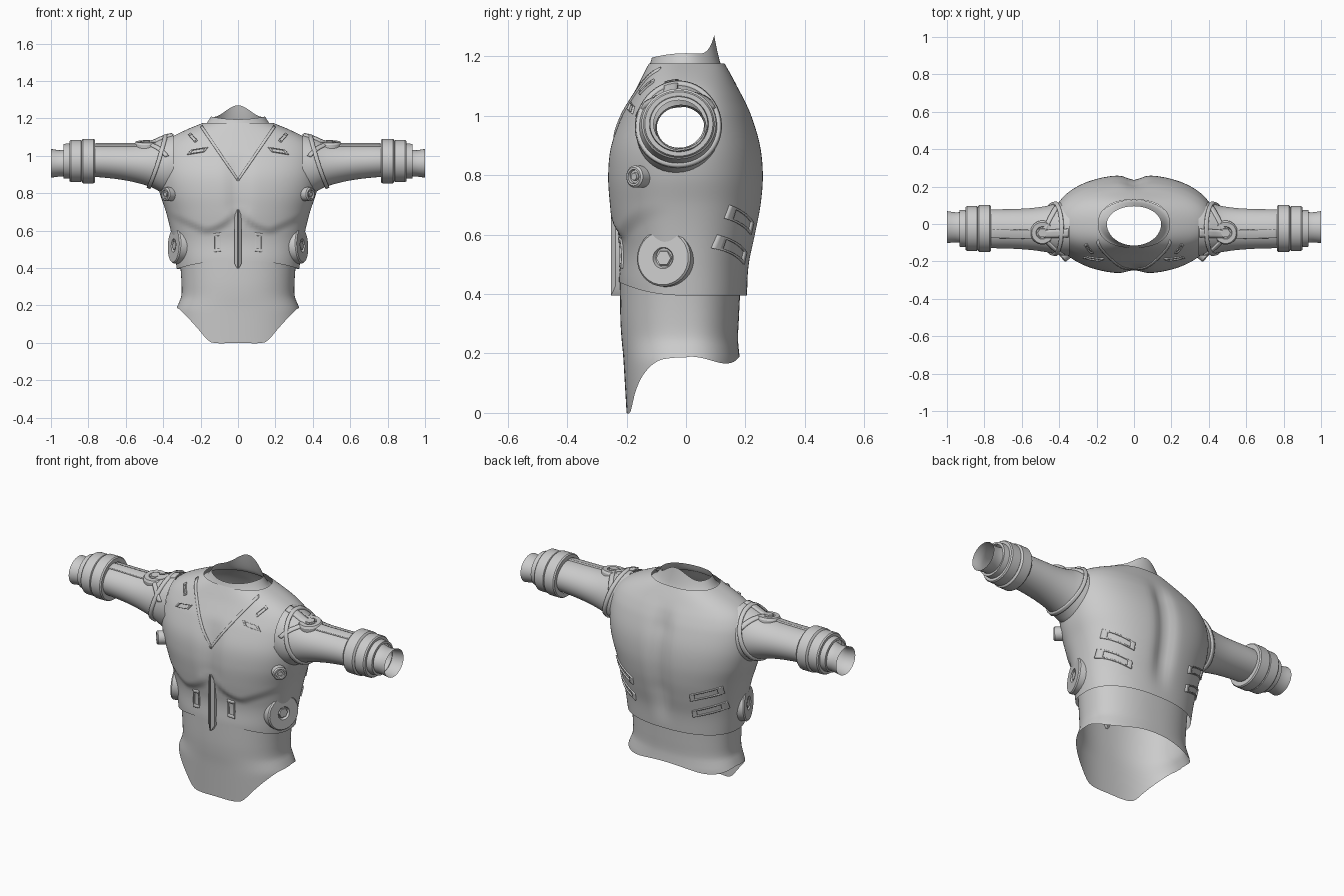
import bpy, bmesh, math
from mathutils import Vector

if "Cube" in bpy.data.objects:
    bpy.data.objects.remove(bpy.data.objects["Cube"])

grey = bpy.data.materials.new("light_grey")
grey.diffuse_color = (0.6, 0.6, 0.6, 1)
grey.use_nodes = True
grey.node_tree.nodes["Principled BSDF"].inputs["Base Color"].default_value = grey.diffuse_color


def finish(name, bm, mirror=False, thick=0, angle=35):
    bmesh.ops.remove_doubles(bm, verts=bm.verts, dist=1e-5)
    bmesh.ops.recalc_face_normals(bm, faces=bm.faces)
    me = bpy.data.meshes.new(name)
    bm.to_mesh(me)
    bm.free()
    me.materials.append(grey)
    ob = bpy.data.objects.new(name, me)
    bpy.context.collection.objects.link(ob)
    bpy.ops.object.select_all(action='DESELECT')
    ob.select_set(True)
    bpy.context.view_layer.objects.active = ob
    bpy.ops.object.shade_smooth_by_angle(angle=math.radians(angle))
    if thick:
        m = ob.modifiers.new("thickness", 'SOLIDIFY')
        m.thickness, m.offset = thick, 0
    if mirror:
        ob.modifiers.new("mirror", 'MIRROR')
    return ob


def spline(table, s):
    """Smooth interpolation of rows (key, values...)."""
    s = min(max(s, table[0][0]), table[-1][0])
    i = next(k for k in range(len(table) - 1) if s <= table[k + 1][0])
    a, b = table[i], table[i + 1]
    p, q = table[max(i - 1, 0)], table[min(i + 2, len(table) - 1)]
    h = b[0] - a[0]
    u = (s - a[0]) / h
    out = []
    for k in range(1, len(a)):
        ma = (b[k] - p[k]) / (b[0] - p[0]) * h
        mb = (q[k] - a[k]) / (q[0] - a[0]) * h
        out.append((2*u**3 - 3*u*u + 1) * a[k] + (u**3 - 2*u*u + u) * ma
                   + (3*u*u - 2*u**3) * b[k] + (u**3 - u*u) * mb)
    return out


def grid(fn, nu, nv, bm=None):
    """Surface from fn(u, v) with u, v in 0..1."""
    bm = bm or bmesh.new()
    vs = [[bm.verts.new(fn(i / nu, j / nv)) for i in range(nu + 1)] for j in range(nv + 1)]
    for j in range(nv):
        for i in range(nu):
            bm.faces.new((vs[j][i], vs[j][i+1], vs[j+1][i+1], vs[j+1][i]))
    return bm


N = 2.3  # roundness of the body cross-section


def section(t, z, w, f, b):
    s, c = math.sin(t), math.cos(t)
    x = w * math.copysign(abs(s) ** (2 / N), s)
    y = -(f if c > 0 else b) * math.copysign(abs(c) ** (2 / N), c)
    return Vector((x, y, z))


# Body profile: height, half width, front depth, back depth
VEST = [(0.38, .325, .222, .203), (0.5, .342, .23, .215), (0.6, .36, .246, .237), (0.7, .385, .26, .256),
        (0.8, .418, .266, .263), (0.9, .435, .255, .253), (1.0, .428, .217, .223), (1.06, .40, .185, .195),
        (1.1, .355, .163, .172), (1.14, .275, .143, .15), (1.175, .19, .125, .13)]


def step(a, b, v):
    v = min(max((v - a) / (b - a), 0), 1)
    return v * v * (3 - 2 * v)


def body(t, z):
    p = section(t, z, *spline(VEST, z))
    groove = math.exp(-(p.x / .05) ** 2)
    if math.cos(t) > 0:   # chest crease and breastbone
        crease = .60 + .10 * (1 - min(abs(p.x) / .18, 1)) ** 2 + .45 * max(abs(p.x) - .18, 0) ** 1.0
        p.y += (.018 * (1 - step(crease - .025, crease + .025, z)) * step(.43, .58, z)
                + .02 * groove * step(.62, .75, z) * (1 - step(.9, 1.05, z))) * math.cos(t)
    else:                 # spine hollow
        p.y -= .028 * groove * step(.4, .65, z) * (1 - step(.95, 1.12, z))
    return p


def side_of(x, z):
    w = spline(VEST, z)[0]
    return math.asin(min(abs(x) / w, 1) ** (N / 2)) * (1 if x >= 0 else -1)


def front(x, z):
    return body(side_of(x, z), z)


def back(x, z):
    return body(math.pi - side_of(x, z), z)


# Vest shell with arm openings
def vest(u, v):
    t = 2 * math.pi * u
    hem = .395 + .045 * max(0, math.cos(t)) ** 2
    return body(t, hem + (1.175 - hem) * v)


bm = grid(vest, 112, 56)
hole = [f for f in bm.faces if abs(f.calc_center_median().x) > .28 and
        ((f.calc_center_median().y + .025) / .115) ** 2 + ((f.calc_center_median().z - .95) / .125) ** 2 < 1]
bmesh.ops.delete(bm, geom=hole, context='FACES')
finish("vest", bm)

# Undershirt with a long front tail
WAIST = [(0, .335, .2, .18), (.17, .332, .21, .182), (.21, .318, .213, .178), (.25, .303, .217, .175),
         (.32, .302, .221, .178), (.46, .312, .222, .185)]
TAIL = [(0, 0), (.40, 0), (.5, .02), (.6, .06), (.76, .12), (.93, .175), (1, .187)]


def shirt(u, v):
    t = 2 * math.pi * u
    s = abs(math.sin(t)) ** (2 / N)
    low = spline(TAIL, s)[0] if math.cos(t) > 0 else .178 + .012 * math.cos(4 * t)
    z = low + (.46 - low) * v
    return section(t, z, *spline(WAIST, z))


finish("undershirt", grid(shirt, 96, 20))

# Neck collar, rising to a peak behind
def collar(u, v):
    t = 2 * math.pi * u
    c = math.cos(t)
    top = 1.195 + .015 * math.sin(t) ** 2 + .075 * max(0, -c) ** 5
    z = 1.15 + (top - 1.15) * v
    k = v ** .6
    return Vector(((.20 - .055 * k) * math.sin(t), -(.135 - .02 * k if c > 0 else .13 - .035 * k) * c, z))


finish("neck_collar", grid(collar, 64, 10))

# Sleeve profile: x, centre y, centre z, radius y, radius z
ARM = [(.33, -.025, .955, .145, .165), (.40, -.025, .95, .14, .15), (.46, -.027, .953, .125, .122),
       (.55, -.027, .96, .112, .102), (.65, -.026, .968, .106, .092), (.78, -.025, .973, .102, .085),
       (.9, -.02, .965, .088, .075), (.95, -.018, .96, .08, .07), (1.0, -.017, .96, .086, .077)]


def arm(x, deg):
    cy, cz, ry, rz = spline(ARM, x)
    a = math.radians(deg)   # 0 is the top, positive turns to the front
    return Vector((x, cy - ry * math.sin(a), cz + rz * math.cos(a)))


finish("sleeve", grid(lambda u, v: arm(.345 + .655 * v, 360 * u), 48, 30), True)

# Wrist cuffs
CUFF = [(.765, .09), (.765, .114), (.772, .119), (.828, .119), (.834, .113), (.836, .108), (.84, .113),
        (.893, .113), (.9, .108), (.9, .094), (.932, .092), (.934, .08)]


def cuff(u, v):
    x, r = CUFF[round(v * (len(CUFF) - 1))]
    a = 2 * math.pi * u
    return Vector((x, -.024 + r * 1.06 * math.cos(a), .972 + r * math.sin(a)))


finish("wrist_cuff", grid(cuff, 48, len(CUFF) - 1), True)


# Thin plates that follow a surface; corners are given in surface coordinates
def patch(name, surf, quads, thick=.014, n=14):
    bm = bmesh.new()
    for a, b, c, d in quads:
        def fn(u, v):
            p = [(a[k] * (1-u) + b[k] * u) * (1-v) + (d[k] * (1-u) + c[k] * u) * v for k in (0, 1)]
            return surf(*p)
        grid(fn, n, 3, bm)
    return finish(name, bm, True, thick)


def frame(q, k=.25):
    m = [sum(p[i] for p in q) / 4 for i in (0, 1)]
    r = [[p[i] + (m[i] - p[i]) * k for i in (0, 1)] for p in q]
    return [(q[i], q[(i+1) % 4], r[(i+1) % 4], r[i]) for i in range(4)]


patch("neckline_trim", front, [((.002, .88), (.19, 1.16), (.20, 1.15), (.002, .862))], .012, 24)
patch("chest_vent", front, frame([(.16, 1.045), (.25, 1.03), (.27, 1.005), (.18, 1.02)]))
patch("collar_vent", front, frame([(.215, 1.08), (.25, 1.12), (.265, 1.11), (.23, 1.07)]))
patch("belly_window", front, frame([(.09, .49), (.13, .485), (.13, .585), (.09, .59)], .3))
for z in (.64, .54):
    patch("back_vent", back, frame([(.18, z), (.335, z + .06), (.335, z + .015), (.18, z - .04)], .3))

# Shoulder straps and armhole trim
patch("armhole_trim", lambda x, d: arm(x + .045 * (1 - math.cos(math.radians(d))), d),
      [((.375, 0), (.375, 360), (.395, 360), (.395, 0))], .022, 48)
patch("arm_strap", arm, [((.5, d), (.77, d), (.77, d + 5), (.5, d + 5)) for d in (2, 22)]
      + [((.5, 7), (.77, 7), (.77, 22), (.5, 22))], .016)
patch("shoulder_strap", arm, [((.35, 0), (.48, 2), (.48, 22), (.35, 18)),
                              ((.47, 22), (.37, 72), (.39, 74), (.49, 26)),
                              ((.47, 4), (.40, -55), (.42, -60), (.49, 0))], .018)


# Round fittings, turned about an axis
def fitting(name, loc, axis, prof, seg=32):
    rot = Vector(axis).to_track_quat('Z', 'Y')

    def fn(u, v):
        r, h = prof[round(v * (len(prof) - 1))]
        a = 2 * math.pi * u
        return Vector(loc) + rot @ Vector((r * math.cos(a), r * math.sin(a), h))
    return finish(name, grid(fn, seg, len(prof) - 1), True, 0, 30)


fitting("side_disc", (.325, -.07, .52), (.94, -.34, .05),
        [(.096, -.03), (.096, .014), (.09, .021), (.036, .021), (.03, .008), (0, .008)])
fitting("side_nut", (.325, -.07, .52), (.94, -.34, .05), [(.03, .005), (.026, .018), (0, .018)], 6)
fitting("chest_disc", (.378, -.165, .795), (.75, -.65, 0),
        [(.037, -.03), (.037, .012), (.031, .018), (.024, .018), (.022, .008), (.014, .008), (.012, .016), (0, .016)])
fitting("shoulder_disc", (.49, -.045, 1.055), (0, -.12, 1),
        [(.064, -.03), (.064, .01), (.057, .021), (.034, .021), (.03, .013), (0, .013)])
fitting("shoulder_nut", (.49, -.045, 1.055), (0, -.12, 1), [(.028, .01), (.026, .027), (0, .027)], 6)

# Breastbone plate: two pointed halves
bm = bmesh.new()
face = bm.faces.new([bm.verts.new((x, -.252 if x < .01 else -.238, z)) for x, z in
                     ((.003, .395), (.019, .425), (.019, .68), (.003, .715))])
ext = bmesh.ops.extrude_face_region(bm, geom=[face])
for v in ext["geom"]:
    if isinstance(v, bmesh.types.BMVert):
        v.co.y = -.205
finish("breastbone_plate", bm, True)
